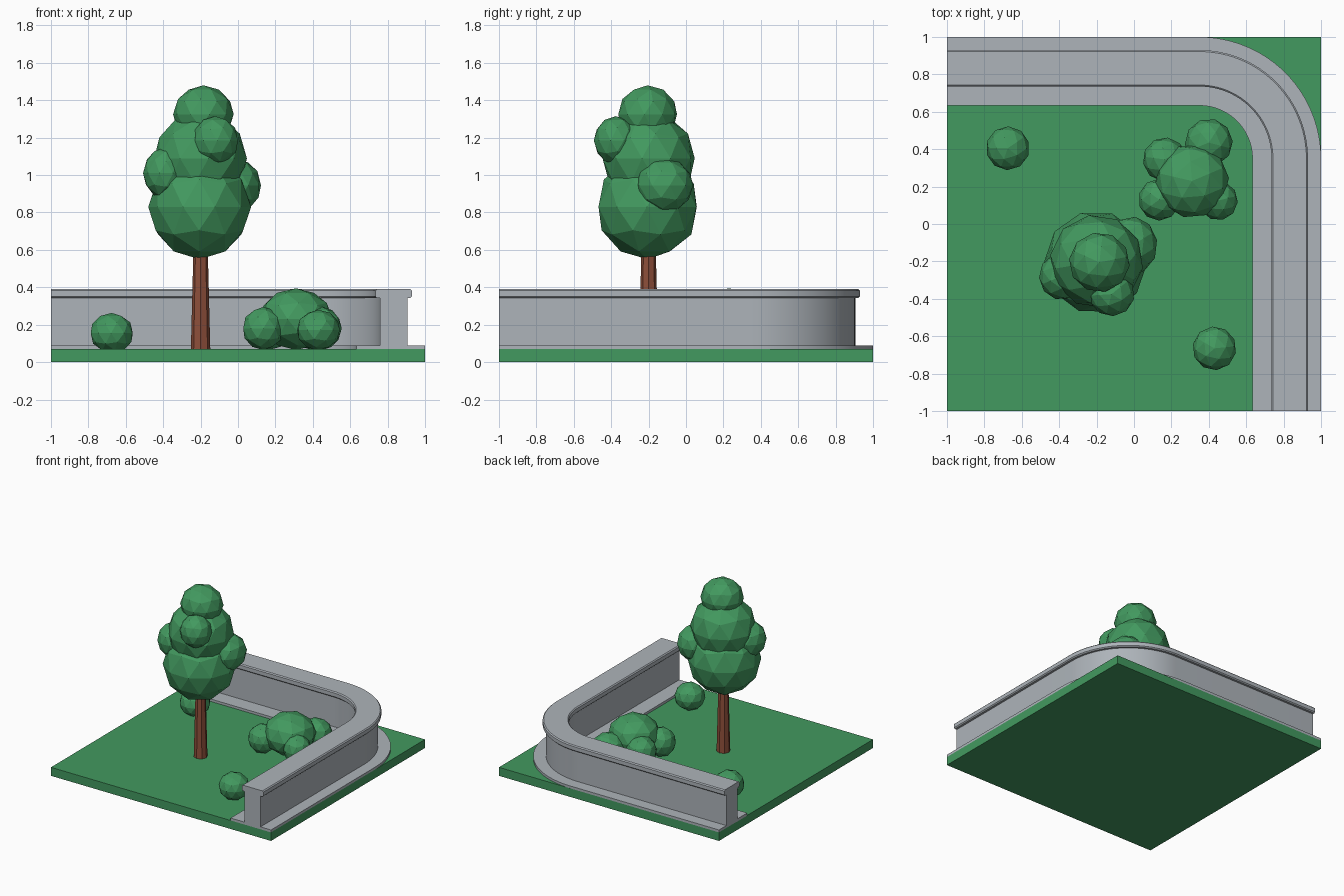
import bpy, bmesh, math
from mathutils import Matrix, Vector

cube = bpy.data.objects.get("Cube")
if cube:
    bpy.data.objects.remove(cube, do_unlink=True)


def material(name, rgb):
    m = bpy.data.materials.new(name)
    m.use_nodes = True
    m.diffuse_color = (*rgb, 1)
    bsdf = next(n for n in m.node_tree.nodes if n.type == 'BSDF_PRINCIPLED')
    bsdf.inputs["Base Color"].default_value = (*rgb, 1)
    return m


GREEN = material("leaf green", (0.055, 0.32, 0.115))
GREY = material("stone grey", (0.42, 0.455, 0.49))
BROWN = material("bark brown", (0.27, 0.078, 0.042))


def finish(name, bm, mat, smooth=False):
    bmesh.ops.recalc_face_normals(bm, faces=bm.faces[:])
    mesh = bpy.data.meshes.new(name)
    bm.to_mesh(mesh)
    bm.free()
    mesh.materials.append(mat)
    ob = bpy.data.objects.new(name, mesh)
    bpy.context.collection.objects.link(ob)
    if smooth:
        bpy.ops.object.select_all(action='DESELECT')
        ob.select_set(True)
        bpy.context.view_layer.objects.active = ob
        bpy.ops.object.shade_smooth_by_angle(angle=math.radians(35))
    return ob


# Ground slab
bm = bmesh.new()
bmesh.ops.create_cube(bm, size=1, matrix=Matrix.Translation((0, 0, 0.035)) @ Matrix.Diagonal((2, 2, 0.07, 1)))
finish("ground", bm, GREEN)

# Corner wall: profiles swept along two straights joined by a quarter turn
CENTRE, STEPS = 0.35, 24


def sweep(name, profile):
    stations = []
    for i in range(STEPS + 1):
        a = math.pi / 2 * i / STEPS
        stations.append((Vector((CENTRE, CENTRE, 0)), Vector((math.cos(a), math.sin(a), 0))))
    stations.insert(0, (Vector((CENTRE, -1, 0)), Vector((1, 0, 0))))
    stations.append((Vector((-1, CENTRE, 0)), Vector((0, 1, 0))))
    bm = bmesh.new()
    rings = [[bm.verts.new(p + n * (x - CENTRE) + Vector((0, 0, z))) for x, z in profile]
             for p, n in stations]
    count = len(profile)
    for r, s in zip(rings, rings[1:]):
        for k in range(count):
            j = (k + 1) % count
            bm.faces.new((r[k], r[j], s[j], s[k]))
    bm.faces.new(rings[0])
    bm.faces.new(rings[-1])
    return finish(name, bm, GREY, smooth=True)


def box_profile(x0, x1, z0, z1, c=0):
    if not c:
        return [(x0, z0), (x1, z0), (x1, z1), (x0, z1)]
    return [(x0 + c, z0), (x1 - c, z0), (x1, z0 + c), (x1, z1 - c),
            (x1 - c, z1), (x0 + c, z1), (x0, z1 - c), (x0, z0 + c)]


sweep("wall_footing", box_profile(0.633, 1.0, 0.068, 0.09))
sweep("wall_body", box_profile(0.76, 0.905, 0.085, 0.35))
sweep("wall_cap", box_profile(0.735, 0.93, 0.343, 0.39, 0.008))

# Tapered trunk
bm = bmesh.new()
bmesh.ops.create_cone(bm, cap_ends=True, segments=8, radius1=0.052, radius2=0.036, depth=0.63,
                      matrix=Matrix.Translation((-0.2, -0.2, 0.38)))
finish("trunk", bm, BROWN)


# Faceted leaf clumps
def clump(name, loc, radii, turn=0):
    bm = bmesh.new()
    m = Matrix.Translation(loc) @ Matrix.Diagonal((*radii, 1)) @ Matrix.Rotation(turn, 4, 'Z')
    bmesh.ops.create_icosphere(bm, subdivisions=2, radius=1, matrix=m)
    finish(name, bm, GREEN)


clump("crown_lower", (-0.205, -0.205, 0.83), (0.275, 0.275, 0.28), 0.3)
clump("crown_middle", (-0.2, -0.2, 1.09), (0.25, 0.25, 0.25), 0.8)
clump("crown_top", (-0.185, -0.205, 1.325), (0.163, 0.16, 0.155), 0.2)
clump("crown_side_left", (-0.01, -0.115, 0.945), (0.135, 0.155, 0.145), 0.5)
clump("crown_side_right", (-0.39, -0.28, 1.01), (0.118, 0.125, 0.138), 1.0)
clump("crown_front", (-0.12, -0.375, 1.185), (0.123, 0.118, 0.13), 0.7)

# Bush group and two lone shrubs
clump("bush_main", (0.31, 0.23, 0.23), (0.198, 0.198, 0.165), 0.4)
for i, (x, y, r) in enumerate([(0.135, 0.13, 0.112), (0.165, 0.345, 0.118),
                               (0.4, 0.435, 0.128), (0.45, 0.125, 0.105)]):
    clump(f"bush_lobe_{i + 1}", (x, y, 0.18), (r, r, 0.115), i * 0.5)
clump("shrub_back", (-0.675, 0.405, 0.155), (0.117, 0.117, 0.108), 0.6)
clump("shrub_front", (0.43, -0.665, 0.172), (0.117, 0.117, 0.108), 0.1)
